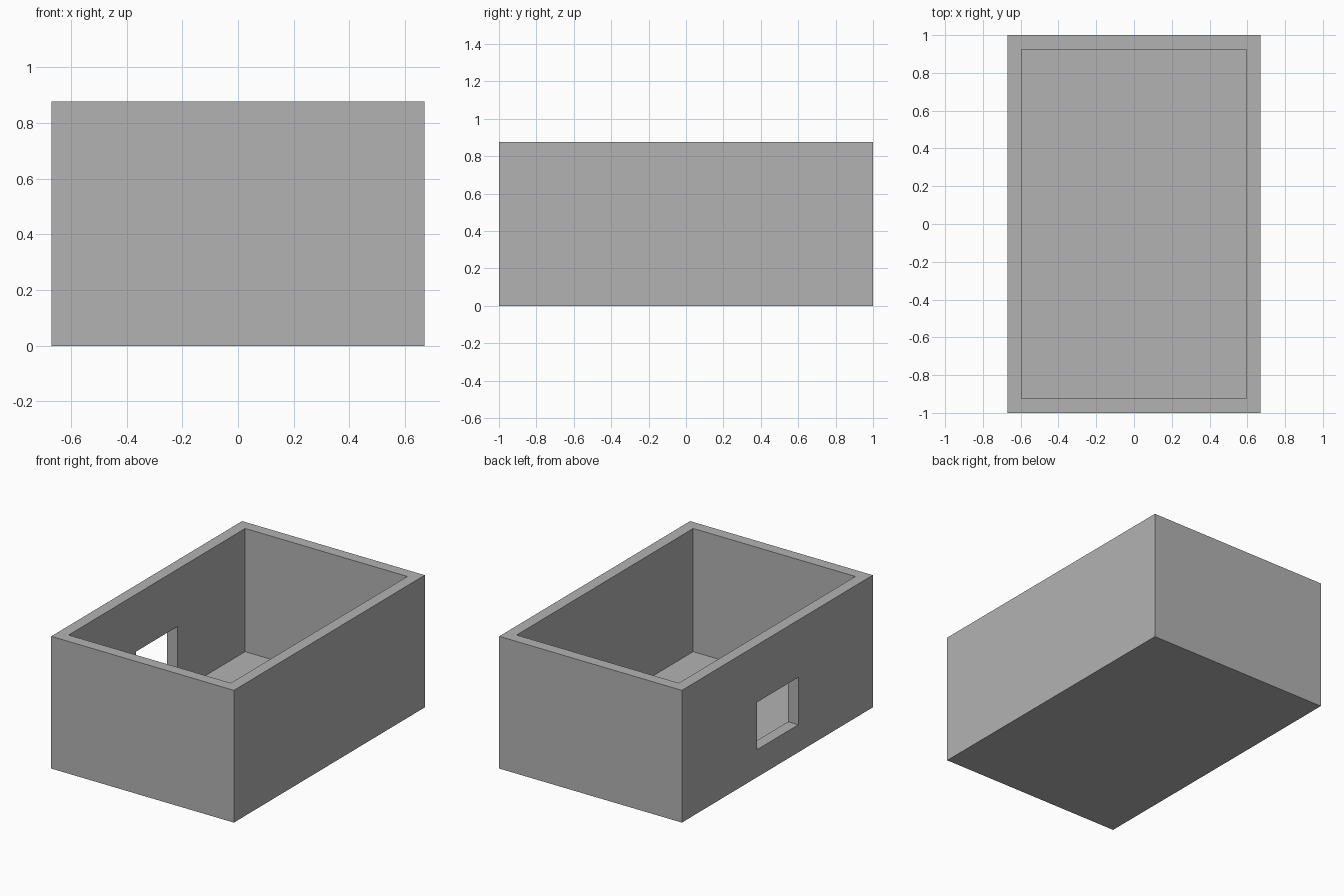
import bpy

default_cube = bpy.data.objects.get("Cube")
if default_cube:
    bpy.data.objects.remove(default_cube, do_unlink=True)

HALF_X, HALF_Y, HEIGHT = 0.67, 1.0, 0.877
WALL, FLOOR = 0.075, 0.06


def box(name, low, high):
    """Axis-aligned box between two corners."""
    centre = [(a + b) / 2 for a, b in zip(low, high)]
    bpy.ops.mesh.primitive_cube_add(size=1, location=centre)
    obj = bpy.context.object
    obj.name = name
    obj.scale = [b - a for a, b in zip(low, high)]
    bpy.ops.object.transform_apply(location=True, rotation=False, scale=True)
    return obj


def cut(target, cutter):
    """Subtract a box, then remove it."""
    mod = target.modifiers.new(cutter.name, 'BOOLEAN')
    mod.operation = 'DIFFERENCE'
    mod.solver = 'EXACT'
    mod.object = cutter
    cutter.hide_render = True
    bpy.context.view_layer.objects.active = target
    bpy.ops.object.modifier_apply(modifier=mod.name)
    bpy.data.objects.remove(cutter, do_unlink=True)


# Plain grey material
grey = bpy.data.materials.new("plain_grey")
grey.use_nodes = True
colour = (0.45, 0.45, 0.45, 1)
grey.diffuse_color = colour
grey.node_tree.nodes["Principled BSDF"].inputs["Base Color"].default_value = colour

# Open-topped shell
shell = box("open_box", (-HALF_X, -HALF_Y, 0), (HALF_X, HALF_Y, HEIGHT))
inner_x, inner_y = HALF_X - WALL, HALF_Y - WALL
cut(shell, box("interior", (-inner_x, -inner_y, FLOOR), (inner_x, inner_y, HEIGHT + 0.2)))

# Square window through the -x wall
cut(shell, box("window", (-HALF_X - 0.1, -0.22, 0.183), (-inner_x + 0.1, 0.215, 0.497)))

shell.data.materials.clear()
shell.data.materials.append(grey)
for face in shell.data.polygons:
    face.material_index = 0
    face.use_smooth = False
